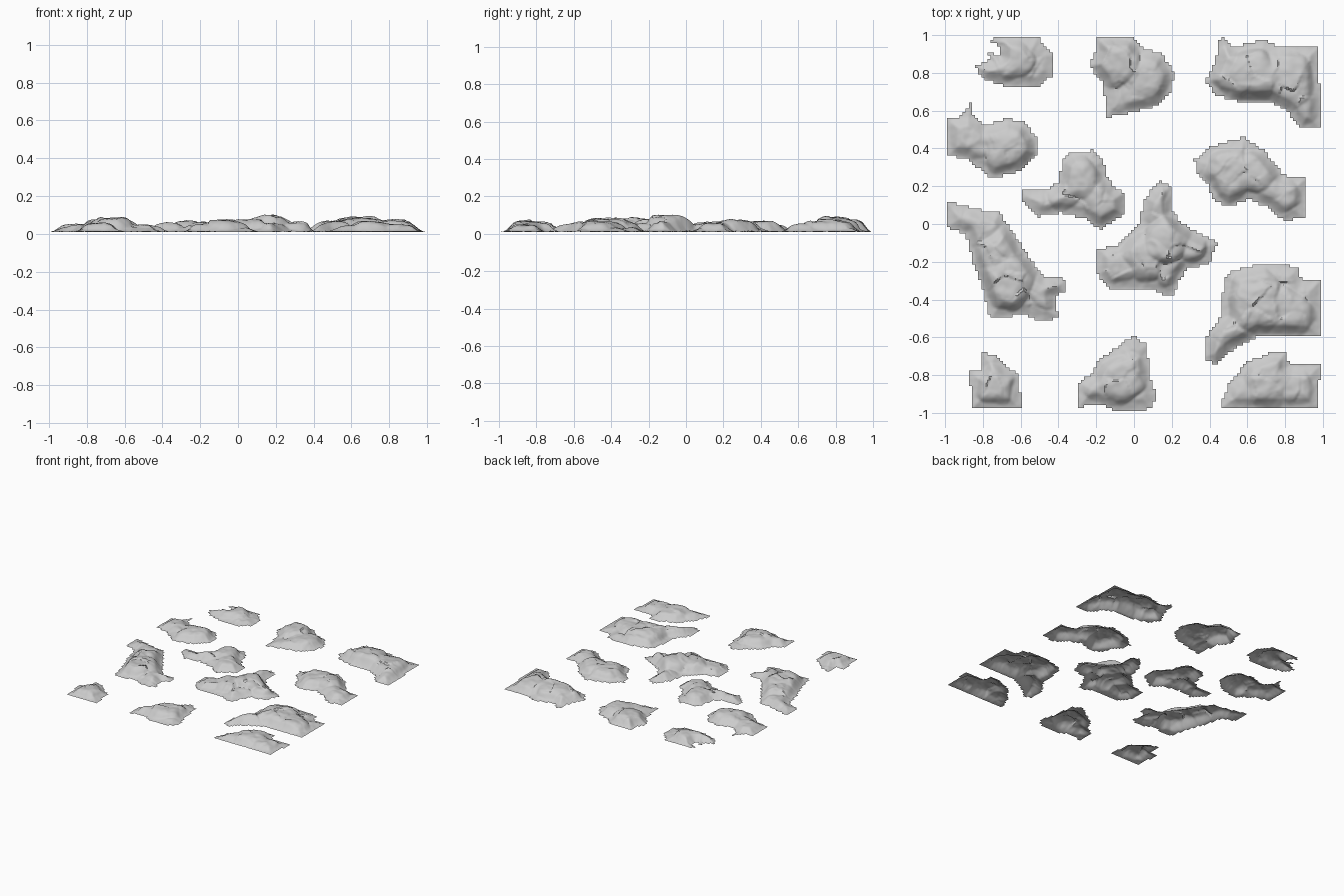
import bpy, bmesh, math
from mathutils import Vector, noise

if "Cube" in bpy.data.objects:
    bpy.data.objects.remove(bpy.data.objects["Cube"])

CELL = 0.0165         # stepped outline size
SUB = 2               # finer surface grid inside each outline cell


def inside(x, y, pts):
    hit = False
    for (ax, ay), (bx, by) in zip(pts, pts[1:] + pts[:1]):
        if (ay > y) != (by > y) and x < ax + (y - ay) * (bx - ax) / (by - ay):
            hit = not hit
    return hit


def edge_distance(x, y, pts):
    p, best = Vector((x, y)), 9.0
    for a, b in zip(pts, pts[1:] + pts[:1]):
        a, b = Vector(a), Vector(b)
        t = max(0, min(1, (p - a).dot(b - a) / (b - a).length_squared))
        best = min(best, (p - a.lerp(b, t)).length)
    return best if inside(x, y, pts) else 0.0


def height(x, y, pts, lumps):
    # skirt rising from the rim, rounded lumps on top
    d = edge_distance(x, y, pts)
    s = min(1, d / 0.09)
    s = s * s * (3 - 2 * s)
    q = Vector((x, y, 0.0))
    wx, wy = (0.04 * noise.noise(q * 9 + Vector((0, 0, k))) for k in (3.3, 17.7))
    q2 = Vector((x + wx, y + wy, 0.0))
    top = 0.020
    for lx, ly, r, h in lumps:
        t = math.hypot(q2.x - lx / 100, q2.y - ly / 100) / (r / 100)
        if t < 1:
            top = max(top, h / 1000 * math.sqrt(1 - t ** 3))
    # tilted broken slabs, giving cracks and ledges
    seed = noise.voronoi(q2 * 8)[1][0]
    rel = q2 * 8 - seed
    a = 6.28 * noise.noise(seed * 5.3)
    slab = 0.006 * noise.noise(seed * 3.7) + 0.008 * (rel.x * math.cos(a) + rel.y * math.sin(a))
    rough = 0.008 * (0.35 - abs(noise.noise(q * 11))) + 0.002 * noise.noise(q * 25)
    z = top * (0.4 * s + 0.6 * min(1, d / 0.055)) + (slab + rough) * s
    return max(0.008, 0.011 + z + 0.002 * noise.noise(q * 30))


def rock(name, outline, lumps):
    pts = [(outline[i] / 100, outline[i + 1] / 100) for i in range(0, len(outline), 2)]
    xs, ys = zip(*pts)
    bm, verts, fine = bmesh.new(), {}, CELL / SUB

    def vert(i, j):
        if (i, j) not in verts:
            x, y = i * fine, j * fine
            verts[i, j] = bm.verts.new((x, y, height(x, y, pts, lumps)))
        return verts[i, j]

    for ci in range(math.floor(min(xs) / CELL), math.ceil(max(xs) / CELL)):
        for cj in range(math.floor(min(ys) / CELL), math.ceil(max(ys) / CELL)):
            if not inside((ci + .5) * CELL, (cj + .5) * CELL, pts):
                continue
            for i in range(ci * SUB, ci * SUB + SUB):
                for j in range(cj * SUB, cj * SUB + SUB):
                    bm.faces.new([vert(i, j), vert(i + 1, j), vert(i + 1, j + 1), vert(i, j + 1)])
    me = bpy.data.meshes.new(name)
    bm.to_mesh(me)
    bm.free()
    ob = bpy.data.objects.new(name, me)
    bpy.context.collection.objects.link(ob)
    me.shade_smooth()
    me.set_sharp_from_angle(angle=math.radians(40))


# Outlines in hundredths; lumps are x, y, radius (hundredths) and height (thousandths)
# back row
rock("rock_back_left", [-84, 83, -76, 87, -77, 91, -71, 89, -71, 94, -77, 97, -70, 99.5, -51, 99,
                        -43, 90, -43, 79, -50, 72.5, -70, 73.5, -80, 77],
     [(-64, 86, 12, 50), (-74, 81, 9, 42)])
rock("rock_back_middle", [-20, 99.5, 0, 99.5, 3, 94, 15, 90, 21.5, 80, 19, 69, 13, 63, 3, 60, -15, 56,
                          -15, 65, -17, 75, -24, 84, -20, 92],
     [(-8, 86, 14, 60), (8, 77, 14, 50), (2, 69, 11, 40)])
rock("rock_back_right", [46, 99.5, 53, 94, 69, 97.5, 76, 94, 97.5, 93.5, 99, 50.5, 88, 50.5, 81, 60, 72, 65,
                         56, 65, 43, 68, 38, 76, 43, 86],
     [(64, 76, 17, 78), (50, 80, 13, 55), (80, 76, 17, 60), (90, 65, 12, 38)])
# second row
rock("rock_left", [-99, 56, -91, 57, -86, 65, -85, 57, -79, 52, -67, 56, -58, 54, -52, 46, -51.5, 37,
                   -60, 28, -75, 24, -84, 31, -89, 35, -99, 36],
     [(-66, 41, 15, 55), (-86, 46, 13, 40)])
rock("rock_inner_left", [-60, 18, -47, 18, -40, 22, -38, 33, -33, 38, -21, 39, -16, 33, -15, 26,
                         -10, 19, -5, 17, -5, 5, -18, -3, -26, 3, -39, 6, -51, 4, -60, 13],
     [(-29, 23, 13, 58), (-17, 12, 14, 48), (-38, 14, 9, 42), (-49, 11, 8, 28)])
rock("rock_inner_right", [32, 34, 41, 41, 58, 46, 69, 39, 79, 26, 91, 24, 90, 3, 79, 2, 71, 9,
                          61, 13, 50, 9, 42, 13, 39, 21, 33, 27],
     [(52, 27, 15, 55), (66, 27, 13, 60), (76, 16, 12, 48)])
# middle row
rock("rock_long_left", [-99, 12, -79, 7, -71, 6, -60, -11, -52, -23, -47, -28, -36, -29, -36, -36,
                        -42, -38, -40, -49, -48, -52, -58, -48, -76, -50, -80, -34, -85, -21,
                        -89, -5, -99, -2],
     [(-66, -30, 17, 74), (-71, -15, 14, 62), (-80, -3, 11, 40), (-47, -35, 10, 40)])
rock("rock_centre", [14, 23, 20, 20, 20, 7, 25, 1, 32, -4, 44, -10, 40, -21, 28, -24, 24, -30,
                     20, -39, 8, -34, -13, -34, -20, -26, -19, -13, -8, -11, 3, 1, 6, 14],
     [(17, -9, 13, 88), (5, -17, 14, 62), (-8, -23, 11, 42), (30, -13, 10, 50),
      (13, 9, 11, 45), (18, -25, 10, 45)])
rock("rock_right", [49, -26, 69, -20.5, 87, -23, 89, -30, 98.5, -30, 98.5, -60, 80, -59, 66, -59,
                    53, -66, 43, -75, 37, -71, 39, -58, 47, -48, 47, -37],
     [(65, -44, 17, 70), (63, -34, 13, 52), (80, -48, 16, 55), (52, -57, 11, 50), (44, -66, 7, 40)])
# front row
rock("rock_front_left", [-81, -68, -73, -69, -69, -74, -61, -80, -59.5, -98, -86, -98, -87, -78, -81, -77],
     [(-74, -85, 11, 48)])
rock("rock_front_middle", [-1, -59, 7, -64, 8, -79, 11.5, -90, 10, -98, -10, -99, -19, -95, -29.5, -97,
                           -29, -84, -22, -79, -19, -72, -8, -65],
     [(-7, -82, 14, 56), (-15, -88, 11, 42), (0, -76, 10, 42)])
rock("rock_front_right", [45, -98, 50, -85, 60, -73, 72, -68, 81, -67, 82, -75, 98.5, -75, 97.5, -98],
     [(70, -84, 15, 52), (60, -89, 11, 35), (84, -86, 13, 36)])
